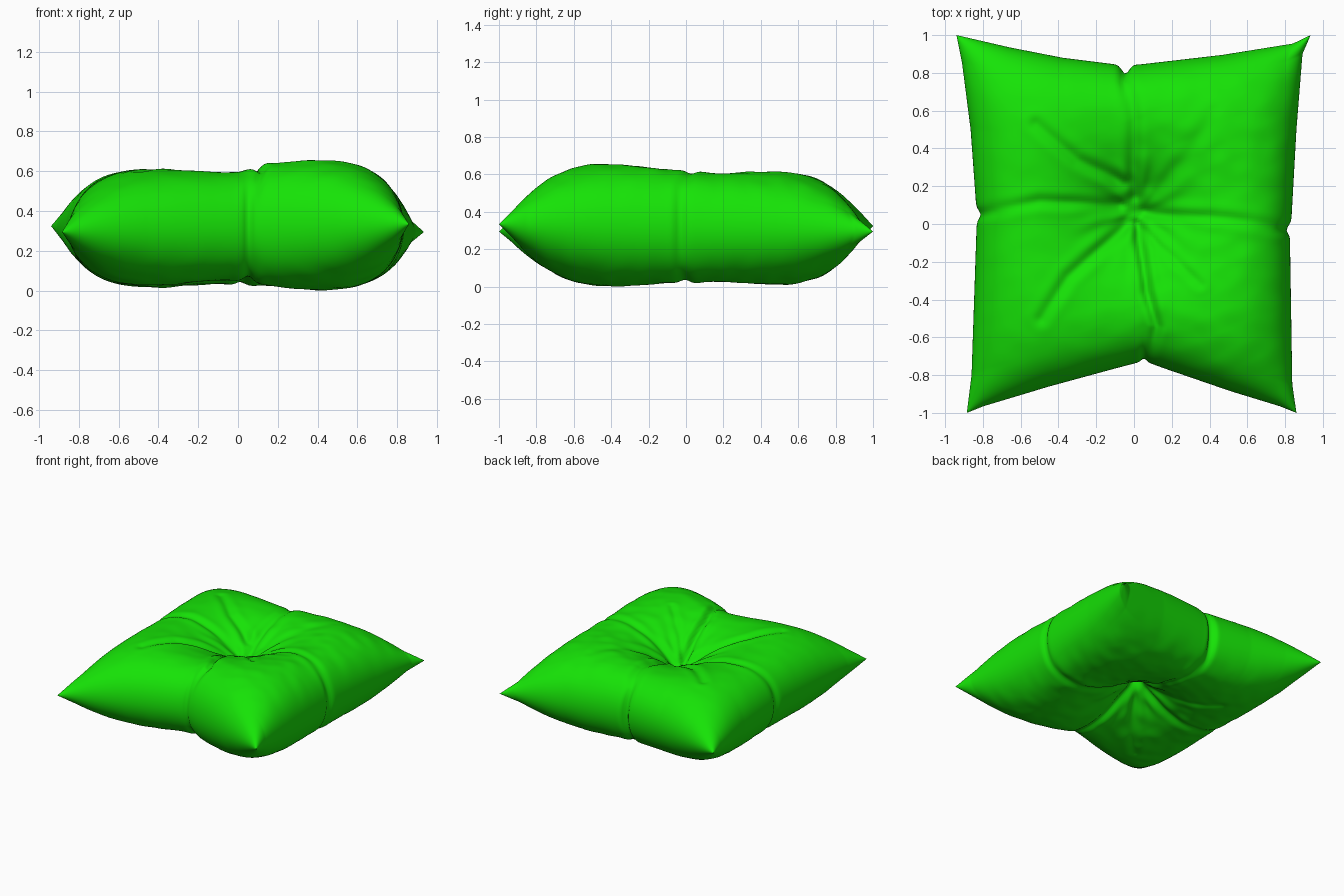
import bpy, bmesh, math
from mathutils import noise, Vector

if "Cube" in bpy.data.objects:
    bpy.data.objects.remove(bpy.data.objects["Cube"])

N = 184  # grid cells per side


def interp(pts, t):
    for (a, p), (b, q) in zip(pts, pts[1:]):
        if t <= b:
            return p + (q - p) * (t - a) / (b - a)
    return pts[-1][1]


def mix(a, b, t):
    return a + (b - a) * t


def dent(t, centre, width):
    return math.exp(-((t - centre) / width) ** 2)


# Seam outline seen from the top: offset of each side along the other axis
BACK = [(-1, 1.0), (-0.7, 0.935), (-0.4, 0.88), (-0.06, 0.84), (0.04, 0.845), (0.5, 0.895), (0.9, 0.955), (1, 1.0)]
FRONT = [(-1, -1.0), (-0.9, -0.965), (-0.5, -0.86), (-0.1, -0.765), (0.075, -0.725), (0.2, -0.765), (0.6, -0.885), (0.9, -0.965), (1, -1.0)]
LEFT = [(-1, -0.885), (-0.8, -0.86), (0.0, -0.833), (0.1, -0.836), (0.5, -0.865), (0.85, -0.91), (1, -0.94)]
RIGHT = [(-1, 0.86), (-0.85, 0.838), (-0.1, 0.826), (0.05, 0.835), (0.5, 0.86), (0.9, 0.892), (1, 0.935)]

# Creases: path, depth, width
TOP_CREASES = [
    ([(-0.83, 0.06), (-0.5, 0.12), (-0.08, 0.1)], 0.02, 0.028),
    ([(0.83, -0.02), (0.5, 0.03), (0.06, 0.06)], 0.018, 0.028),
    ([(-0.04, 0.82), (0.0, 0.55), (0.0, 0.15)], 0.022, 0.03),
    ([(0.07, -0.75), (0.12, -0.54), (0.07, -0.36), (0.02, 0.0)], 0.035, 0.024),
    ([(-0.52, 0.53), (-0.3, 0.34), (-0.05, 0.22)], 0.02, 0.03),
    ([(-0.49, -0.5), (-0.35, -0.28), (-0.04, 0.0)], 0.02, 0.03),
    ([(0.05, -0.03), (0.35, -0.32)], 0.01, 0.022),
    ([(0.1, 0.2), (0.3, 0.38), (0.42, 0.6)], 0.01, 0.04),
]
BOTTOM_CREASES = [
    ([(-0.83, 0.05), (-0.4, 0.02), (0, 0.02)], 0.02, 0.03),
    ([(0.83, -0.02), (0.4, 0.0), (0, 0.02)], 0.02, 0.03),
    ([(-0.04, 0.82), (0.02, 0.5), (0, 0.05)], 0.022, 0.03),
    ([(0.07, -0.75), (0.05, -0.4), (0, 0)], 0.03, 0.03),
    ([(-0.45, 0.45), (-0.05, 0.05)], 0.012, 0.03),
    ([(-0.42, -0.5), (-0.2, -0.25), (0, 0)], 0.012, 0.03),
]
# Height of the puff in each quarter: (left front, right front, left back, right back)
TOP_PUFF = (0.385, 0.43, 0.385, 0.405)
BOTTOM_PUFF = (0.37, 0.41, 0.385, 0.385)


def seg_dist(x, y, a, b):
    dx, dy = b[0] - a[0], b[1] - a[1]
    t = max(0, min(1, ((x - a[0]) * dx + (y - a[1]) * dy) / (dx * dx + dy * dy)))
    return math.hypot(x - a[0] - t * dx, y - a[1] - t * dy)


def crease_depth(x, y, creases):
    total = 0
    for path, depth, width in creases:
        d = min(seg_dist(x, y, a, b) for a, b in zip(path, path[1:])) / width
        if d < 5:
            fade = 0.6 + 0.6 * math.exp(-(math.hypot(x, y) / 0.5) ** 2)
            total += depth * fade * (math.exp(-d * d) - 0.2 * math.exp(-(d - 2) ** 2))
    return total


def quarter_mix(values, x, y):
    x -= 0.12 * max(0, -y)
    s, t = 0.5 + 0.5 * math.tanh(x / 0.1), 0.5 + 0.5 * math.tanh(y / 0.2)
    return mix(mix(values[0], values[1], s), mix(values[2], values[3], s), t)


def point(i, j, side):
    u = math.sin(math.pi / 2 * (2 * i / N - 1))
    v = math.sin(math.pi / 2 * (2 * j / N - 1))
    s, t = (u + 1) / 2, (v + 1) / 2
    # plan position, with a pinch at the middle of every side
    x = mix(interp(LEFT, v), interp(RIGHT, v), s)
    y = mix(interp(FRONT, u), interp(BACK, u), t)
    x -= math.copysign(0.022 * abs(u) ** 8 * dent(v, 0.05 if u < 0 else -0.03, 0.03), u)
    pinch = 0.015 * dent(u, 0.075, 0.02) if v < 0 else 0.045 * dent(u, -0.045, 0.028)
    y -= math.copysign(pinch * abs(v) ** 8, v)
    seam = mix(mix(0.31, 0.35, s), mix(0.34, 0.31, s), t)
    if side == 0:
        return x, y, seam
    # puffed profile with pointed corners, tied down at the centre
    f = math.sqrt(max(0, (1 - abs(u) ** 4) * (1 - abs(v) ** 4))) * (1 - 0.3 * u * u * v * v)
    cx, cy = (0.02, 0.06) if side > 0 else (0, 0.02)
    r, ang = math.hypot(x - cx, y - cy), math.atan2(y - cy, x - cx)
    h = quarter_mix(TOP_PUFF if side > 0 else BOTTOM_PUFF, x, y)
    h -= 0.37 * math.exp(-math.hypot(r, 0.03) / 0.35)
    h -= crease_depth(x, y, TOP_CREASES if side > 0 else BOTTOM_CREASES)
    # fine gathers around the tie and soft cloth wrinkles
    h += 0.005 * math.cos(13 * ang + 3 * noise.noise(Vector((x * 3, y * 3, side)))) * math.exp(-((r - 0.22) / 0.13) ** 2)
    rough = 0.008 if (x > 0 or side < 0) else 0.003
    h += rough * noise.noise(Vector((x * 7 + y * 4, y * 9 - x * 4, side * 3)))
    return x, y, seam + side * f * h


# Cushion: two puffed sheets sharing one seam
bm = bmesh.new()
verts = {}


def vert(i, j, side):
    if i in (0, N) or j in (0, N):
        side = 0
    key = (i, j, side)
    if key not in verts:
        verts[key] = bm.verts.new(point(i, j, side))
    return verts[key]


for side in (1, -1):
    for i in range(N):
        for j in range(N):
            quad = [vert(i, j, side), vert(i + 1, j, side), vert(i + 1, j + 1, side), vert(i, j + 1, side)]
            bm.faces.new(quad if side > 0 else quad[::-1])

low = min(v.co.z for v in bm.verts)
for v in bm.verts:
    v.co.z -= low
for f in bm.faces:
    f.smooth = True

mesh = bpy.data.meshes.new("cushion")
bm.to_mesh(mesh)
bm.free()
cushion = bpy.data.objects.new("cushion", mesh)
bpy.context.collection.objects.link(cushion)

green = bpy.data.materials.new("green_fabric")
green.diffuse_color = (0.008, 0.77, 0.002, 1)
green.use_nodes = True
green.node_tree.nodes["Principled BSDF"].inputs["Base Color"].default_value = green.diffuse_color
mesh.materials.append(green)
